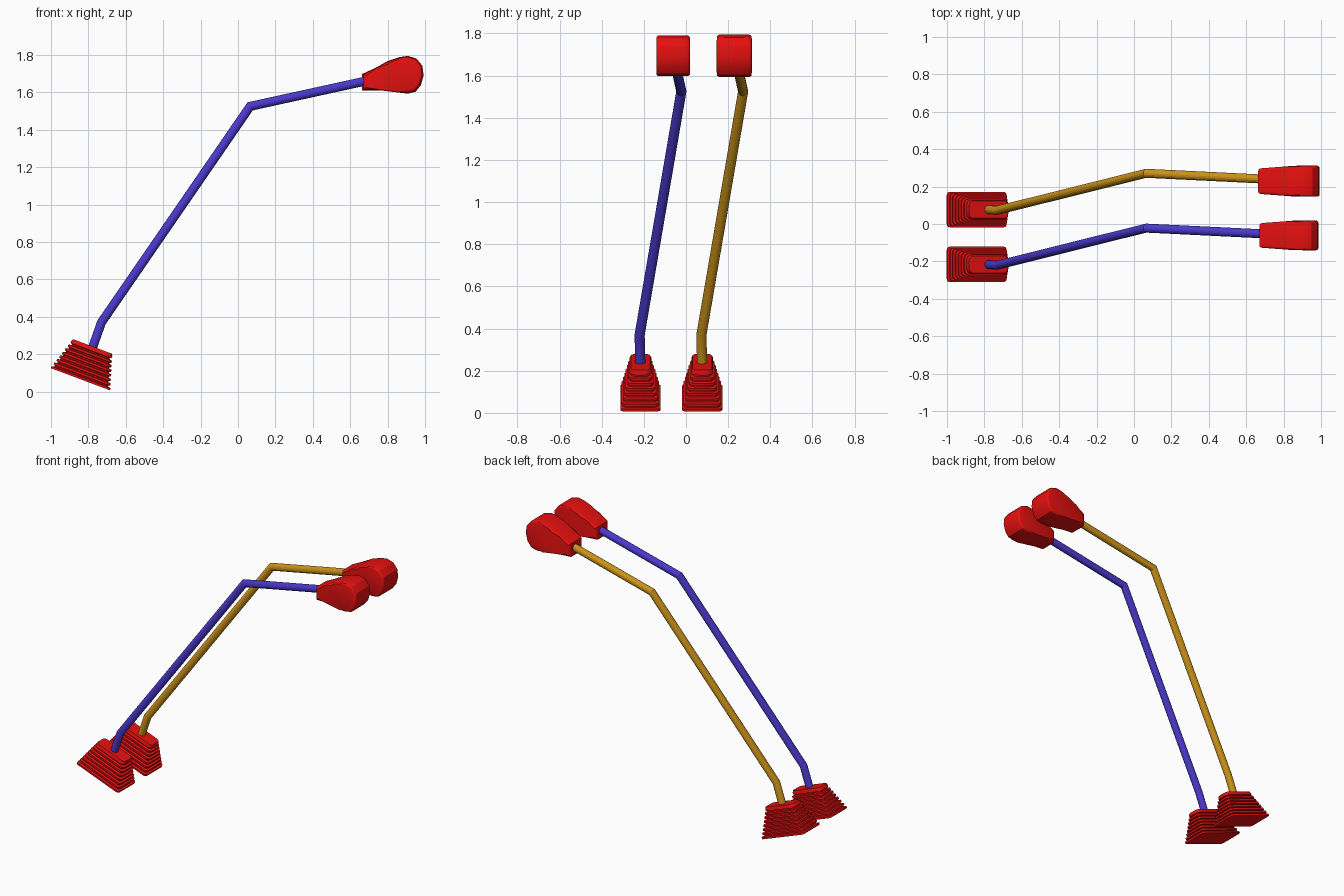
import bpy, bmesh, math
from mathutils import Vector, Matrix

if "Cube" in bpy.data.objects:
    bpy.data.objects.remove(bpy.data.objects["Cube"])


def material(name, rgb):
    m = bpy.data.materials.new(name)
    m.diffuse_color = (*rgb, 1)
    m.use_nodes = True
    m.node_tree.nodes["Principled BSDF"].inputs["Base Color"].default_value = m.diffuse_color
    return m


RED = material("red", (0.8, 0.005, 0.005))
BLUE = material("blue", (0.07, 0.04, 0.6))
AMBER = material("amber", (0.6, 0.29, 0.01))


def finish(bm, name, mat, angle=30):
    bmesh.ops.recalc_face_normals(bm, faces=bm.faces)
    me = bpy.data.meshes.new(name)
    bm.to_mesh(me)
    bm.free()
    ob = bpy.data.objects.new(name, me)
    bpy.context.collection.objects.link(ob)
    me.materials.append(mat)
    bpy.ops.object.select_all(action='DESELECT')
    ob.select_set(True)
    bpy.context.view_layer.objects.active = ob
    bpy.ops.object.shade_smooth_by_angle(angle=math.radians(angle))
    return ob


def loft(bm, rings):
    loops = [[bm.verts.new(p) for p in r] for r in rings]
    n = len(loops[0])
    for a, b in zip(loops, loops[1:]):
        for i in range(n):
            bm.faces.new((a[i], a[(i + 1) % n], b[(i + 1) % n], b[i]))
    bm.faces.new(loops[0][::-1])
    bm.faces.new(loops[-1])


def rounded_rect(hx, hy, r, z, seg=4):
    pts = []
    for k, (sx, sy) in enumerate(((1, 1), (-1, 1), (-1, -1), (1, -1))):
        for i in range(seg + 1):
            a = math.pi / 2 * (k + i / seg)
            pts.append(Vector((sx * (hx - r) + r * math.cos(a),
                               sy * (hy - r) + r * math.sin(a), z)))
    return pts


# Ribbed, tapering rubber boot, tilted on its base
def boot(name, y):
    ribs, height, groove = 8, 0.187, 0.016
    pitch = height / ribs
    rings = []
    for i in range(ribs):
        t = i / (ribs - 1)
        hx, hy = 0.169 - 0.052 * t, 0.095 - 0.043 * t
        r, z = 0.018 + 0.012 * t, i * pitch
        rings.append(rounded_rect(hx, hy, r, z))
        rings.append(rounded_rect(hx, hy, r, z + pitch * 0.5))
        if i < ribs - 1:
            rings.append(rounded_rect(hx - groove, hy - groove, r * 0.6, z + pitch * 0.62))
            rings.append(rounded_rect(hx - groove, hy - groove, r * 0.6, z + pitch * 0.88))
        else:
            rings.append(rounded_rect(hx - 0.006, hy - 0.006, r - 0.006, height))
    bm = bmesh.new()
    loft(bm, rings)
    bm.transform(Matrix.Translation((-0.843, y, 0.066)) @ Matrix.Rotation(math.radians(20.5), 4, 'Y'))
    finish(bm, name, RED)


# Bent round rod with mitred joints
def rod(name, dy, mat, sides=16, radius=0.024):
    path = [Vector(p) for p in ((-0.79, -0.216, 0.20), (-0.73, -0.22, 0.37),
                                (0.065, -0.022, 1.525), (0.74, -0.055, 1.673))]
    dirs = [(b - a).normalized() for a, b in zip(path, path[1:])]
    u = dirs[0].cross(Vector((0, 1, 0))).normalized()
    w = dirs[0].cross(u)
    ring = [path[0] + radius * (math.cos(a) * u + math.sin(a) * w)
            for a in (2 * math.pi * i / sides for i in range(sides))]
    rings = [ring]
    for i, d in enumerate(dirs):
        n = (d + dirs[i + 1]).normalized() if i + 1 < len(dirs) else d
        ring = [p + d * ((path[i + 1] - p).dot(n) / d.dot(n)) for p in ring]
        rings.append(ring)
    bm = bmesh.new()
    loft(bm, [[p + Vector((0, dy, 0)) for p in r] for r in rings])
    finish(bm, name, mat, 20)


# Paddle-shaped grip: side profile extruded across y, narrower at the neck
def grip(name, y, scale):
    profile = [(0.67, 1.612), (0.76, 1.614), (0.81, 1.608), (0.86, 1.602),
               (0.905, 1.597), (0.945, 1.607), (0.972, 1.64), (0.986, 1.69),
               (0.98, 1.74), (0.95, 1.777), (0.905, 1.791), (0.86, 1.784),
               (0.80, 1.764), (0.74, 1.73), (0.67, 1.698)]
    bm = bmesh.new()
    rings = []
    for s in (-1, 1):
        rings.append([Vector((x, s * (0.065 + 0.015 * min(1, (x - 0.67) / 0.2)), z))
                      for x, z in profile])
    loft(bm, rings)
    rim = [e for e in bm.edges if any(len(f.verts) > 4 for f in e.link_faces)]
    bmesh.ops.bevel(bm, geom=rim, offset=0.014, segments=3, profile=0.5, affect='EDGES')
    c = Vector((0.828, 0, 1.694))
    bm.transform(Matrix.Translation(c + Vector((0, y, 0))) @ Matrix.Scale(scale, 4)
                 @ Matrix.Translation(-c))
    finish(bm, name, RED)


# The two levers, side by side
for side, dy, mat, grip_y, scale in (("near", 0, BLUE, -0.061, 1.0),
                                     ("far", 0.293, AMBER, 0.229, 1.04)):
    boot(side + "_boot", -0.216 + dy)
    rod(side + "_lever_rod", dy, mat)
    grip(side + "_lever_grip", grip_y, scale)
